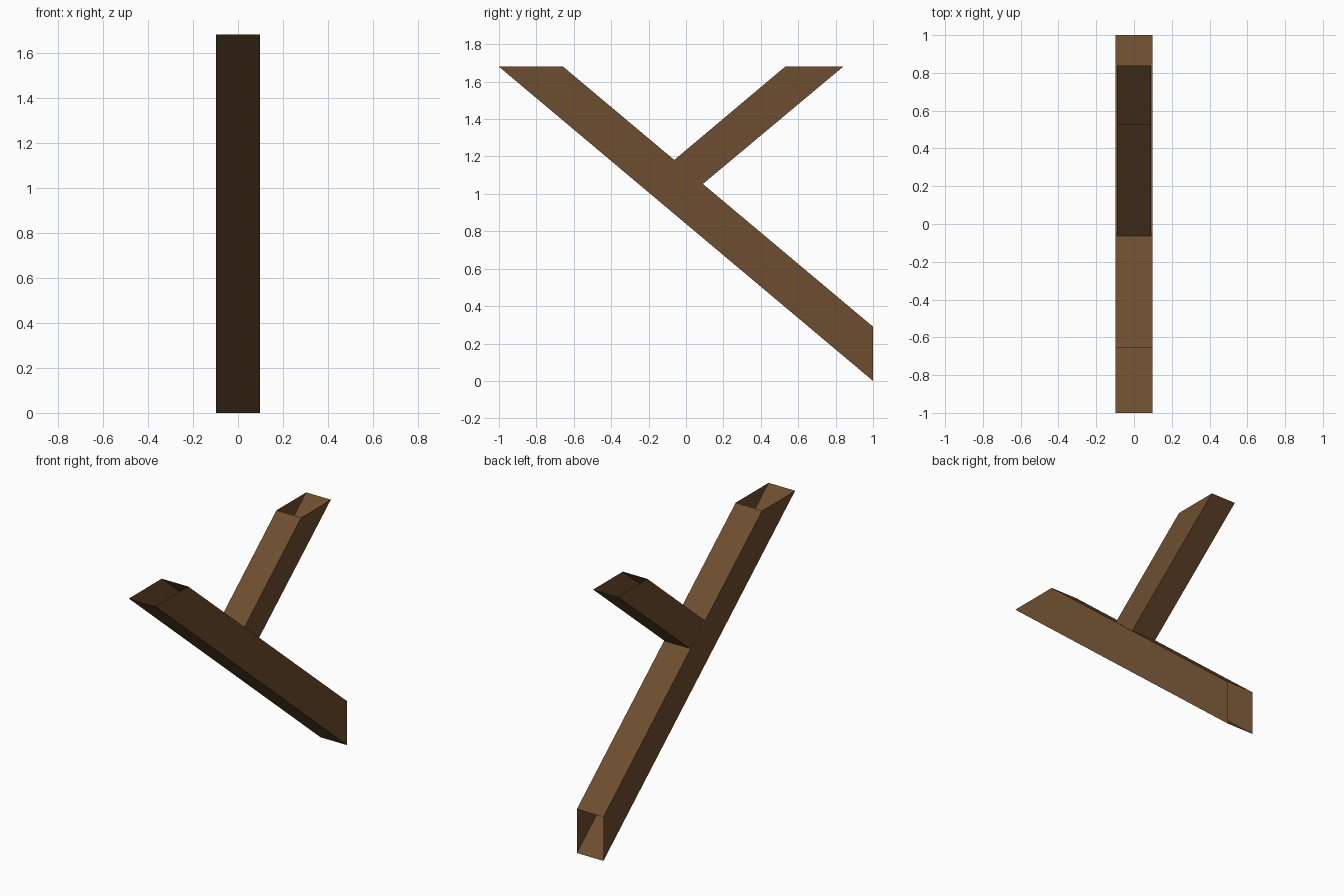
import bpy
import bmesh

if "Cube" in bpy.data.objects:
    bpy.data.objects.remove(bpy.data.objects["Cube"])

wood = bpy.data.materials.new("brown wood")
wood.diffuse_color = (0.155, 0.076, 0.030, 1)
wood.use_nodes = True
wood.node_tree.nodes["Principled BSDF"].inputs["Base Color"].default_value = wood.diffuse_color


def open_beam(name, upper, lower, half_width):
    """Thin-walled, open-ended square beam. upper and lower are its two
    long edges in side view, each given as ((y, z) start, (y, z) end)."""
    bm = bmesh.new()
    rings = []
    for (uy, uz), (ly, lz) in zip(upper, lower):
        w = half_width
        rings.append([bm.verts.new(p) for p in (
            (-w, uy, uz), (w, uy, uz), (w, ly, lz), (-w, ly, lz))])
    a, b = rings
    for i in range(4):
        j = (i + 1) % 4
        bm.faces.new((a[i], b[i], b[j], a[j]))
    # Outward normals, judged from the beam centre
    centre = sum((v.co for v in bm.verts), bm.verts[:][0].co * 0) / 8
    bm.normal_update()
    for f in bm.faces:
        if f.normal.dot(f.calc_center_median() - centre) < 0:
            f.normal_flip()
    mesh = bpy.data.meshes.new(name)
    bm.to_mesh(mesh)
    bm.free()
    mesh.materials.append(wood)
    obj = bpy.data.objects.new(name, mesh)
    bpy.context.collection.objects.link(obj)
    return obj


# Long diagonal brace, cut level at the top and plumb at the bottom
open_beam("main_brace", ((-0.657, 1.68), (1.0, 0.29)),
          ((-1.0, 1.68), (1.0, 0.0)), 0.097)

# Short strut rising from the brace, cut level at the top
open_beam("short_strut", ((-0.063, 1.181), (0.53, 1.68)),
          ((0.09, 1.053), (0.84, 1.68)), 0.09)
